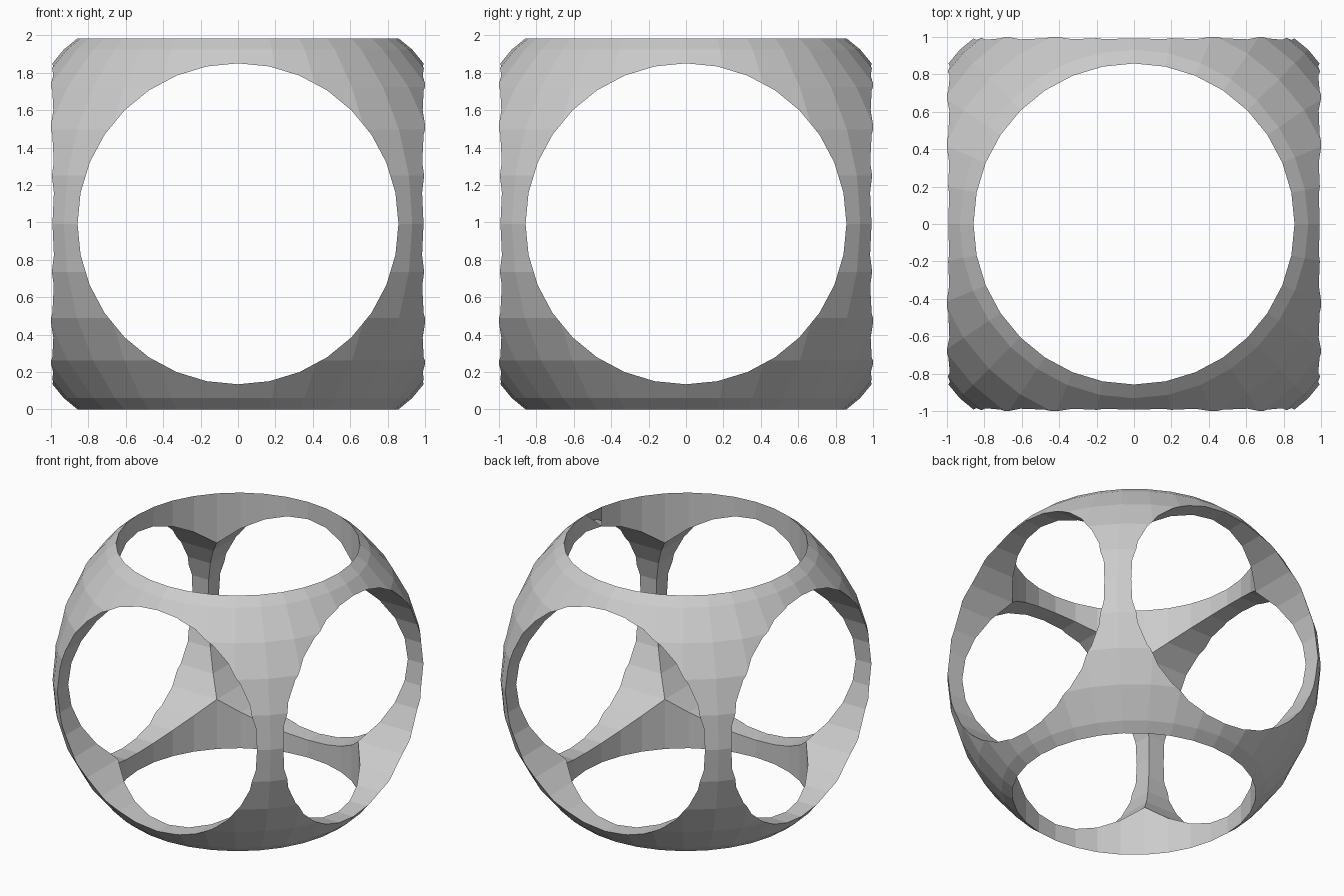
import bpy
import math

if "Cube" in bpy.data.objects:
    bpy.data.objects.remove(bpy.data.objects["Cube"])

R, HOLE, CZ = 1.3175, 0.858, 0.992

# Outer ball
bpy.ops.mesh.primitive_uv_sphere_add(segments=32, ring_count=16, radius=R, location=(0, 0, CZ))
ball = bpy.context.object
ball.name = "pierced_ball"

# Round holes bored through along each axis
q = math.pi / 2
for name, rot in (("z", (0, 0, 0)), ("x", (0, q, 0)), ("y", (q, 0, 0))):
    bpy.ops.mesh.primitive_cylinder_add(vertices=32, radius=HOLE, depth=4,
                                        location=(0, 0, CZ), rotation=rot)
    cutter = bpy.context.object
    cutter.name = "hole_cutter_" + name
    cutter.hide_render = True
    cutter.display_type = 'WIRE'
    mod = ball.modifiers.new("hole_" + name, 'BOOLEAN')
    mod.operation = 'DIFFERENCE'
    mod.solver = 'EXACT'
    mod.object = cutter

# Bake the cuts and remove the cutters
bpy.ops.object.select_all(action='DESELECT')
bpy.context.view_layer.objects.active = ball
ball.select_set(True)
for mod in list(ball.modifiers):
    bpy.ops.object.modifier_apply(modifier=mod.name)
for ob in list(bpy.data.objects):
    if ob.name.startswith("hole_cutter"):
        bpy.data.objects.remove(ob)
bpy.ops.object.shade_flat()
